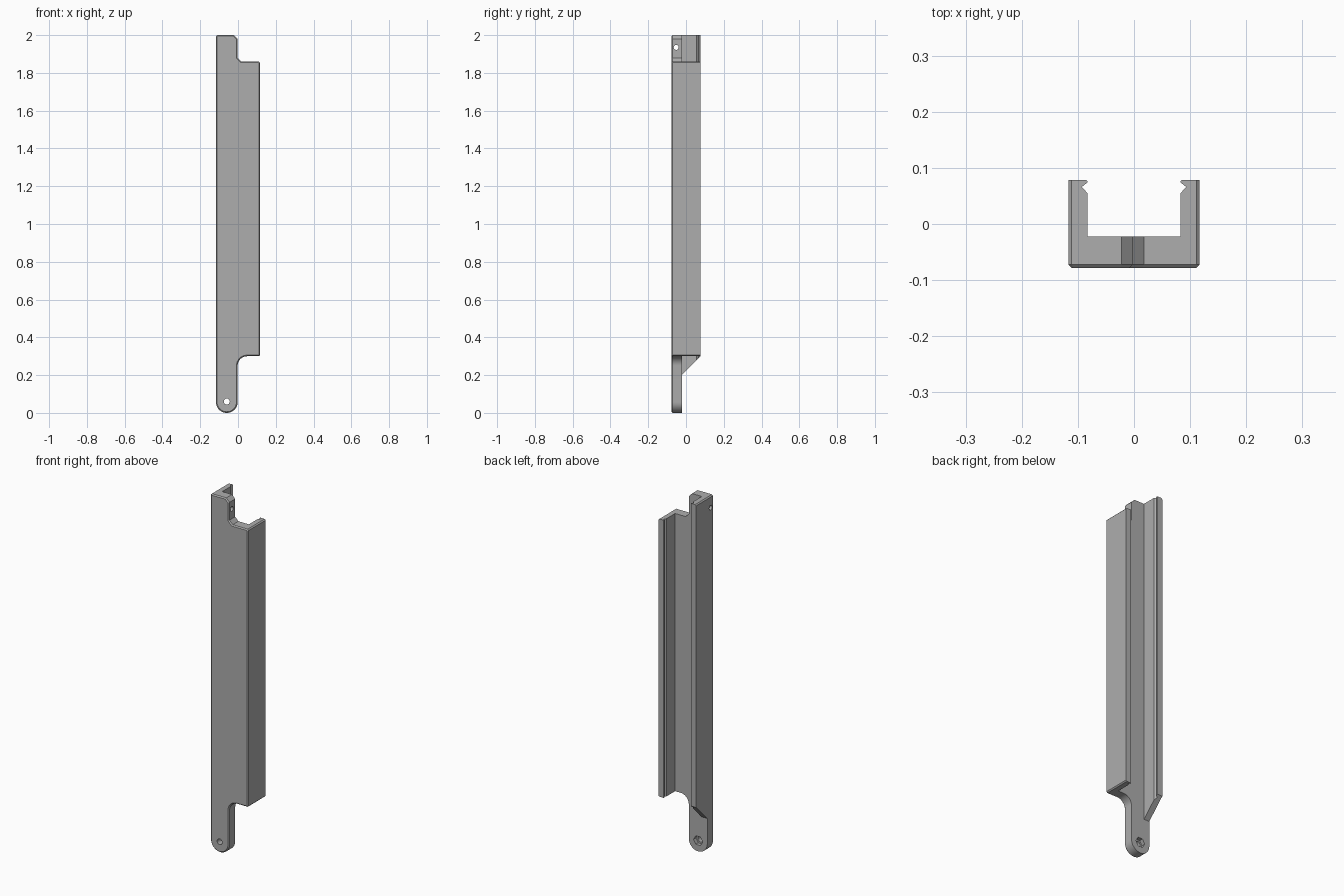
import bpy, bmesh, math

cube = bpy.data.objects.get("Cube")
if cube:
    bpy.data.objects.remove(cube)

HALF_W, HALF_D = 0.117, 0.078      # outer half width and half depth
FLOOR = -0.022                     # inner face of the channel web
TAB = -0.002                       # inner edge of both end tabs
CHAMFER = 0.006

grey = bpy.data.materials.new("Plain Grey")
grey.use_nodes = True
COLOR = (0.42, 0.42, 0.42, 1)
grey.diffuse_color = COLOR
grey.node_tree.nodes["Principled BSDF"].inputs["Base Color"].default_value = COLOR

# How a 2D outline and an extrusion distance map to space
PLACE = {
    "x": lambda a, b, t: (t, a, b),
    "y": lambda a, b, t: (a, t, b),
    "z": lambda a, b, t: (a, b, t),
}


def prism(name, outline, axis, lo, hi, chamfer_start=0):
    """Extrude an outline along an axis, optionally bevelling the rim at lo."""
    bm = bmesh.new()
    place = PLACE[axis]
    low = [bm.verts.new(place(a, b, lo)) for a, b in outline]
    high = [bm.verts.new(place(a, b, hi)) for a, b in outline]
    cap = bm.faces.new(low)
    bm.faces.new(high[::-1])
    n = len(outline)
    for i in range(n):
        j = (i + 1) % n
        bm.faces.new((low[j], low[i], high[i], high[j]))
    bmesh.ops.recalc_face_normals(bm, faces=bm.faces[:])
    if chamfer_start:
        bmesh.ops.bevel(bm, geom=list(cap.edges), offset=chamfer_start,
                        segments=1, affect='EDGES')
    mesh = bpy.data.meshes.new(name)
    bm.to_mesh(mesh)
    bm.free()
    mesh.materials.append(grey)
    obj = bpy.data.objects.new(name, mesh)
    bpy.context.collection.objects.link(obj)
    return obj


def arc(cx, cy, r, start, end, steps):
    angles = [math.radians(start + (end - start) * i / steps) for i in range(steps + 1)]
    return [(cx + r * math.cos(a), cy + r * math.sin(a)) for a in angles]


def cut(target, cutter):
    cutter.hide_render = True
    mod = target.modifiers.new(cutter.name, 'BOOLEAN')
    mod.operation, mod.solver, mod.object = 'DIFFERENCE', 'EXACT', cutter
    bpy.context.view_layer.objects.active = target
    bpy.ops.object.modifier_apply(modifier=mod.name)
    bpy.data.objects.remove(cutter)


# Front silhouette: rounded lower tab, wide body, chamfered upper tab
c = CHAMFER
tab_r = (TAB + HALF_W) / 2
tab_x = TAB - tab_r
silhouette = arc(tab_x, tab_r, tab_r, 180, 360, 24)
silhouette += arc(TAB + 0.05, 0.25, 0.05, 180, 90, 8)
silhouette += [
    (HALF_W - c, 0.30), (HALF_W, 0.30 + c),
    (HALF_W, 1.86 - c), (HALF_W - c, 1.86),
    (TAB + 0.02, 1.86), (TAB, 1.88),
    (TAB, 1.98), (TAB - 0.02, 2.0),
    (c - HALF_W, 2.0), (-HALF_W, 2.0 - c),
]
channel = prism("channel_bracket", silhouette, "y", -HALF_D, HALF_D, CHAMFER)

# Hollow channel with a V groove near the rim of each wall
half = [(0.083, FLOOR), (0.083, 0.055), (0.093, 0.066),
        (0.083, 0.074), (0.083, 0.076), (0.086, 0.079), (0.086, 0.12)]
hollow = half + [(-x, y) for x, y in reversed(half)]
cut(channel, prism("hollow_cutter", hollow, "z", -0.1, 2.1))

# Sloped foot of the long wall, leaving the flat lower tab
slope = [(FLOOR, -0.1), (FLOOR, 0.2), (0.12, 0.342), (0.12, -0.1)]
cut(channel, prism("slope_cutter", slope, "x", -0.2, -0.01))

# Lower pivot hole with a hexagonal nut pocket at the back
cut(channel, prism("pivot_cutter", arc(tab_x, 0.06, 0.016, 0, 345, 23), "y", -0.2, 0.1))
cut(channel, prism("pocket_cutter", arc(tab_x, 0.06, 0.028, 0, 300, 5), "y", FLOOR - 0.022, 0.1))

# Cross hole through the upper tab
cut(channel, prism("cross_hole_cutter", arc(-0.052, 1.935, 0.013, 0, 345, 23), "x", -0.2, 0.1))

bpy.ops.object.select_all(action='DESELECT')
channel.select_set(True)
bpy.context.view_layer.objects.active = channel
bpy.ops.object.shade_smooth_by_angle(angle=math.radians(25))
